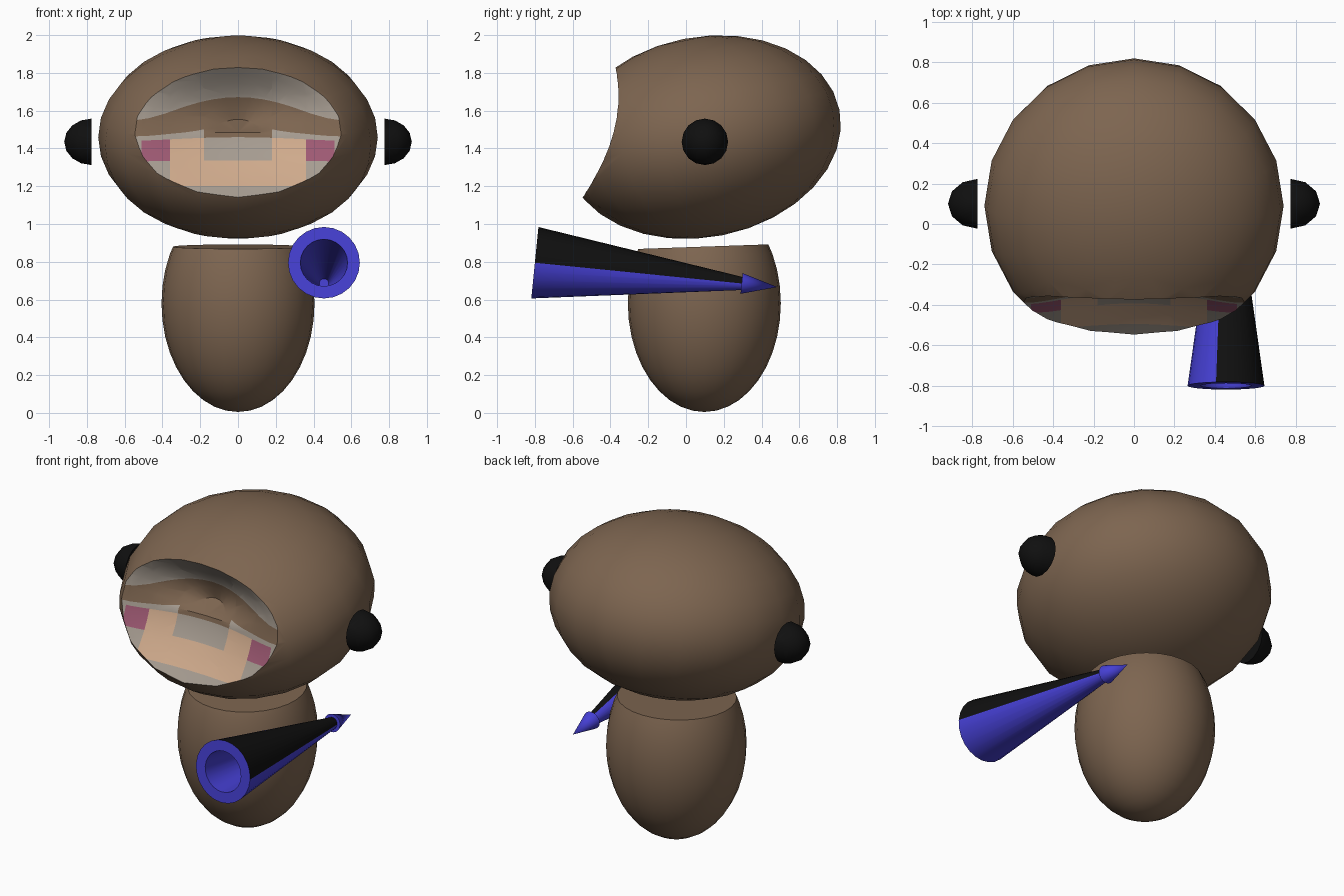
import bpy, bmesh, math
from mathutils import Vector, Matrix

if "Cube" in bpy.data.objects:
    bpy.data.objects.remove(bpy.data.objects["Cube"])


def material(name, rgb):
    m = bpy.data.materials.new(name)
    m.use_nodes = True
    m.diffuse_color = (*rgb, 1)
    m.node_tree.nodes["Principled BSDF"].inputs["Base Color"].default_value = (*rgb, 1)
    return m


BROWN = material("brown", (0.205, 0.13, 0.08))
GREY = material("warm_grey", (0.38, 0.33, 0.28))
SKIN = material("skin", (0.62, 0.4, 0.26))
PINK = material("pink", (0.34, 0.1, 0.17))
BLUE = material("blue", (0.06, 0.05, 0.65))
BLACK = material("black", (0.005, 0.005, 0.005))
FACE = [BROWN, GREY, SKIN, PINK]


def finish(bm, name, mats, angle=40):
    bmesh.ops.recalc_face_normals(bm, faces=bm.faces)
    mesh = bpy.data.meshes.new(name)
    bm.to_mesh(mesh)
    bm.free()
    ob = bpy.data.objects.new(name, mesh)
    bpy.context.collection.objects.link(ob)
    for m in mats:
        mesh.materials.append(m)
    if angle:
        activate(ob)
        bpy.ops.object.shade_smooth_by_angle(angle=math.radians(angle))
    return ob


def activate(ob):
    bpy.ops.object.select_all(action='DESELECT')
    ob.select_set(True)
    bpy.context.view_layer.objects.active = ob


def ellipsoid(bm, centre, radii, segs, rings, tilt=0.0):
    mat = (Matrix.Translation(centre) @ Matrix.Rotation(tilt, 4, 'X')
           @ Matrix.Diagonal((*radii, 1)))
    bmesh.ops.create_uvsphere(bm, u_segments=segs, v_segments=rings, radius=1, matrix=mat)


def everything(bm):
    return bm.verts[:] + bm.edges[:] + bm.faces[:]


def cut_flat(bm, co, no):
    """Remove the side the normal points to and cap the cut."""
    cut = bmesh.ops.bisect_plane(bm, geom=everything(bm), plane_co=co, plane_no=no,
                                 clear_outer=True)["geom_cut"]
    bmesh.ops.contextual_create(bm, geom=[e for e in cut if isinstance(e, bmesh.types.BMEdge)])


def lathe(bm, profile, segs, closed, paint=None):
    """Turn (distance, radius) points around the y axis."""
    rings = []
    for t, r in profile:
        if r == 0:
            rings.append([bm.verts.new((0, t, 0))] * segs)
            continue
        rings.append([bm.verts.new((r * math.cos(a), t, r * math.sin(a)))
                      for a in (math.tau * i / segs for i in range(segs))])
    pairs = list(zip(rings, rings[1:])) + ([(rings[-1], rings[0])] if closed else [])
    for k, (p, q) in enumerate(pairs):
        for i in range(segs):
            j = (i + 1) % segs
            f = bm.faces.new(dict.fromkeys((p[i], p[j], q[j], q[i])))
            if paint:
                f.material_index = paint(k, i)


# Head: tilted ellipsoid
bm = bmesh.new()
ellipsoid(bm, (0, 0.09, 1.46), (0.74, 0.737, 0.53), 20, 16, math.radians(11.2))
head = finish(bm, "head", FACE, 0)


# Face hollow: bowl-shaped cutter following the head's front
def head_front(x, z):
    dz = z - 1.46
    inside = max(0.0, 1 - (x / 0.74) ** 2 - dz * dz / 0.2916)
    return 0.09 + 0.1715 * dz - 0.724 * math.sqrt(inside)


def bowl_point(r, a):
    x, z = 0.555 * r * math.cos(a), 1.485 + 0.345 * r * math.sin(a)
    depth = (0.3 + 0.1 * max(0, math.sin(a))) * (1 - r * r)
    return x, head_front(x, z) + depth, z


SEGS = 28
bm = bmesh.new()
rings = [[bm.verts.new(bowl_point(r, math.tau * i / SEGS)) for i in range(SEGS)]
         for r in (0.2, 0.4, 0.6, 0.75, 0.88, 1.0, 1.12)]
back = bm.verts.new(bowl_point(0, 0))
front = bm.verts.new((0, -1.3, 1.485))
for i in range(SEGS):
    j = (i + 1) % SEGS
    bm.faces.new((back, rings[0][i], rings[0][j]))
    bm.faces.new((front, rings[-1][j], rings[-1][i]))
    for p, q in zip(rings, rings[1:]):
        bm.faces.new((p[i], q[i], q[j], p[j]))

# Painted face: rows are planes (height, depth, slope), columns are widths
ROWS = [(1.2, -0.51, 0), (1.335, -0.41, 0.1), (1.46, -0.335, 0.3),
        (1.497, -0.33, 0.55), (1.67, -0.26, 1.1)]
COLUMNS = (0.18, 0.36, 0.51)
for z, y, slope in ROWS:
    bmesh.ops.bisect_plane(bm, geom=everything(bm), plane_co=(0, y, z), plane_no=(0, -slope, 1))
for c in COLUMNS:
    for x in (-c, c):
        bmesh.ops.bisect_plane(bm, geom=everything(bm), plane_co=(x, 0, 0), plane_no=(1, 0, 0))
PATTERN = ((1, 1, 1, 1), (2, 2, 1, 1), (1, 2, 3, 1), (0, 1, 1, 1), (0, 0, 0, 0), (1, 1, 1, 1))
for f in bm.faces:
    c = f.calc_center_median()
    row = sum(c.z > z + slope * (c.y - y) for z, y, slope in ROWS)
    col = sum(abs(c.x) > w for w in COLUMNS)
    f.material_index = PATTERN[row][col]
cutter = finish(bm, "face_cutter", FACE, 0)
cutter.hide_render = True

mod = head.modifiers.new("face_hollow", 'BOOLEAN')
mod.operation = 'DIFFERENCE'
mod.solver = 'EXACT'
mod.object = cutter
activate(head)
bpy.ops.object.modifier_apply(modifier=mod.name)
bpy.data.objects.remove(cutter)
activate(head)
bpy.ops.object.shade_smooth_by_angle(angle=math.radians(35))

# Body: egg with a sloping flat top
bm = bmesh.new()
ellipsoid(bm, (0, 0.097, 0.58), (0.405, 0.405, 0.575), 28, 20)
cut_flat(bm, (0, 0.09, 0.88), (0, -0.035, 1))
finish(bm, "body", [BROWN])

# Ears: half ellipsoids beside the head
for name, side in (("left_ear", 1), ("right_ear", -1)):
    bm = bmesh.new()
    ellipsoid(bm, (side * 0.775, 0.1, 1.435), (0.145, 0.123, 0.123), 12, 8)
    cut_flat(bm, (side * 0.775, 0, 0), (-side, 0, 0))
    finish(bm, name, [BLACK])

# Horn: hollow cone, one upper sector black, with a pointed tip behind
START, LEAN = Vector((0.455, -0.8, 0.795)), -0.1
bm = bmesh.new()
lathe(bm, [(0, 0.19), (1.1, 0.035), (1.1, 0.025), (0, 0.125)], 24, True,
      lambda k, i: 1 if k == 0 and i < 7 else 0)
horn = finish(bm, "horn", [BLUE, BLACK])
bm = bmesh.new()
lathe(bm, [(1.1, 0), (1.1, 0.055), (1.29, 0)], 24, False)
tip = finish(bm, "horn_tip", [BLUE])
for ob in (horn, tip):
    ob.location = START
    ob.rotation_euler.x = LEAN
